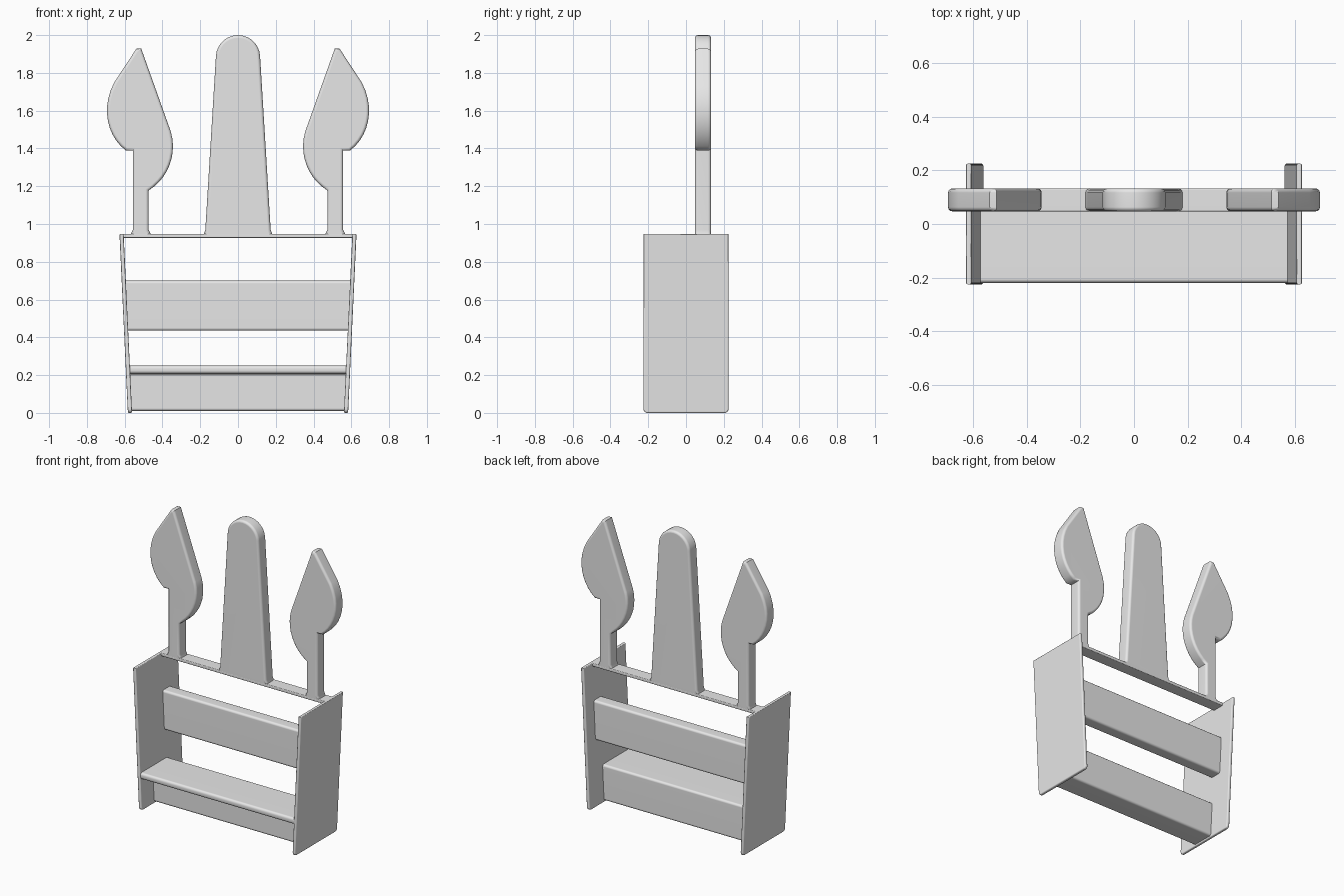
import bpy, bmesh, math
from mathutils import Vector

cube = bpy.data.objects.get("Cube")
if cube:
    bpy.data.objects.remove(cube, do_unlink=True)

GREY = (0.8, 0.8, 0.8, 1.0)
grey = bpy.data.materials.new("plain grey")
grey.use_nodes = True
grey.diffuse_color = GREY
grey.node_tree.nodes["Principled BSDF"].inputs["Base Color"].default_value = GREY

SLOPE = 0.047             # outward lean of the side plates per unit of height
Y0, Y1 = 0.047, 0.133     # depth range of the prongs and back rails


def prism(name, cap_a, cap_b, bevel, which):
    """Join two matching outlines into a solid, rounding its rim or its long edges."""
    bm = bmesh.new()
    a = [bm.verts.new(p) for p in cap_a]
    b = [bm.verts.new(p) for p in cap_b]
    bm.faces.new(a)
    bm.faces.new(list(reversed(b)))
    n = len(a)
    for i in range(n):
        j = (i + 1) % n
        bm.faces.new((a[j], a[i], b[i], b[j]))
    bmesh.ops.recalc_face_normals(bm, faces=bm.faces)
    in_a = set(a)
    edges = [e for e in bm.edges
             if ((e.verts[0] in in_a) != (e.verts[1] in in_a)) == (which == "long")]
    bmesh.ops.bevel(bm, geom=edges, offset=bevel, segments=3, profile=0.5,
                    affect="EDGES", clamp_overlap=False)
    bmesh.ops.recalc_face_normals(bm, faces=bm.faces)
    mesh = bpy.data.meshes.new(name)
    bm.to_mesh(mesh)
    bm.free()
    mesh.materials.append(grey)
    obj = bpy.data.objects.new(name, mesh)
    bpy.context.collection.objects.link(obj)
    bpy.ops.object.select_all(action="DESELECT")
    obj.select_set(True)
    bpy.context.view_layer.objects.active = obj
    bpy.ops.object.shade_smooth_by_angle(angle=math.radians(40))
    normals = obj.modifiers.new("flat caps", "WEIGHTED_NORMAL")
    normals.keep_sharp = True
    return obj


def front_cut(name, outline, bevel=0.016):
    """Outline in x and z, given depth along y."""
    return prism(name, [(x, Y0, z) for x, z in outline],
                 [(x, Y1, z) for x, z in outline], bevel, "rim")


def rail(name, outline, bevel):
    """Cross-section in y and z, spanning between the leaning side plates."""
    half = lambda z: 0.572 + SLOPE * z
    return prism(name, [(-half(z), y, z) for y, z in outline],
                 [(half(z), y, z) for y, z in outline], bevel, "long")


def curve(p0, p1, p2, p3, steps=10):
    """Points along a cubic curve."""
    p0, p1, p2, p3 = map(Vector, (p0, p1, p2, p3))
    pts = []
    for i in range(steps + 1):
        t = i / steps
        u = 1 - t
        pts.append(tuple(u**3 * p0 + 3 * u*u*t * p1 + 3 * u*t*t * p2 + t**3 * p3))
    return pts


def arc(cx, cy, r, start, end, steps):
    return [(cx + r * math.cos(math.radians(start + (end - start) * i / steps)),
             cy + r * math.sin(math.radians(start + (end - start) * i / steps)))
            for i in range(steps + 1)]


# Leaning side plates with rounded lower corners
R = 0.02
plate = ([(0.225, 0.948), (-0.225, 0.948)]
         + arc(-0.225 + R, R, R, 180, 270, 4) + arc(0.225 - R, R, R, 270, 360, 4))
for side, s in (("right", -1), ("left", 1)):
    prism(side + "_side_plate",
          [(s * (0.561 + SLOPE * z), y, z) for y, z in plate],
          [(s * (0.583 + SLOPE * z), y, z) for y, z in plate], 0.007, "rim")

# Rails between the plates
rail("top_bar", [(Y0, 0.927), (Y1, 0.927), (Y1, 0.948), (Y0, 0.948)], 0.005)
rail("middle_rail", [(Y0, 0.435), (Y1, 0.435), (Y1, 0.70), (Y0, 0.70)], 0.015)
rail("lower_shelf", [(-0.22, 0.25), (-0.22, 0.208), (-0.09, 0.208),
                     (-0.09, 0.01), (0.07, 0.01), (0.07, 0.25)], 0.015)

# Tapered middle prong with a round tip
front_cut("middle_prong", [(-0.187, 0.93), (-0.173, 0.97)]
          + arc(0, 1.883, 0.117, 176, 4, 14) + [(0.173, 0.97), (0.187, 0.93)])

# Barbed leaf-shaped side prongs
leaf = ([(0.575, 0.93), (0.557, 0.97), (0.557, 1.388)]
        + curve((0.592, 1.388), (0.69, 1.46), (0.73, 1.61), (0.655, 1.75))
        + [(0.538, 1.928), (0.512, 1.928)]
        + curve((0.356, 1.49), (0.32, 1.37), (0.37, 1.24), (0.473, 1.178))
        + [(0.473, 0.97), (0.455, 0.93)])
for side, s in (("right", -1), ("left", 1)):
    front_cut(side + "_barbed_prong", [(s * x, z) for x, z in leaf])
